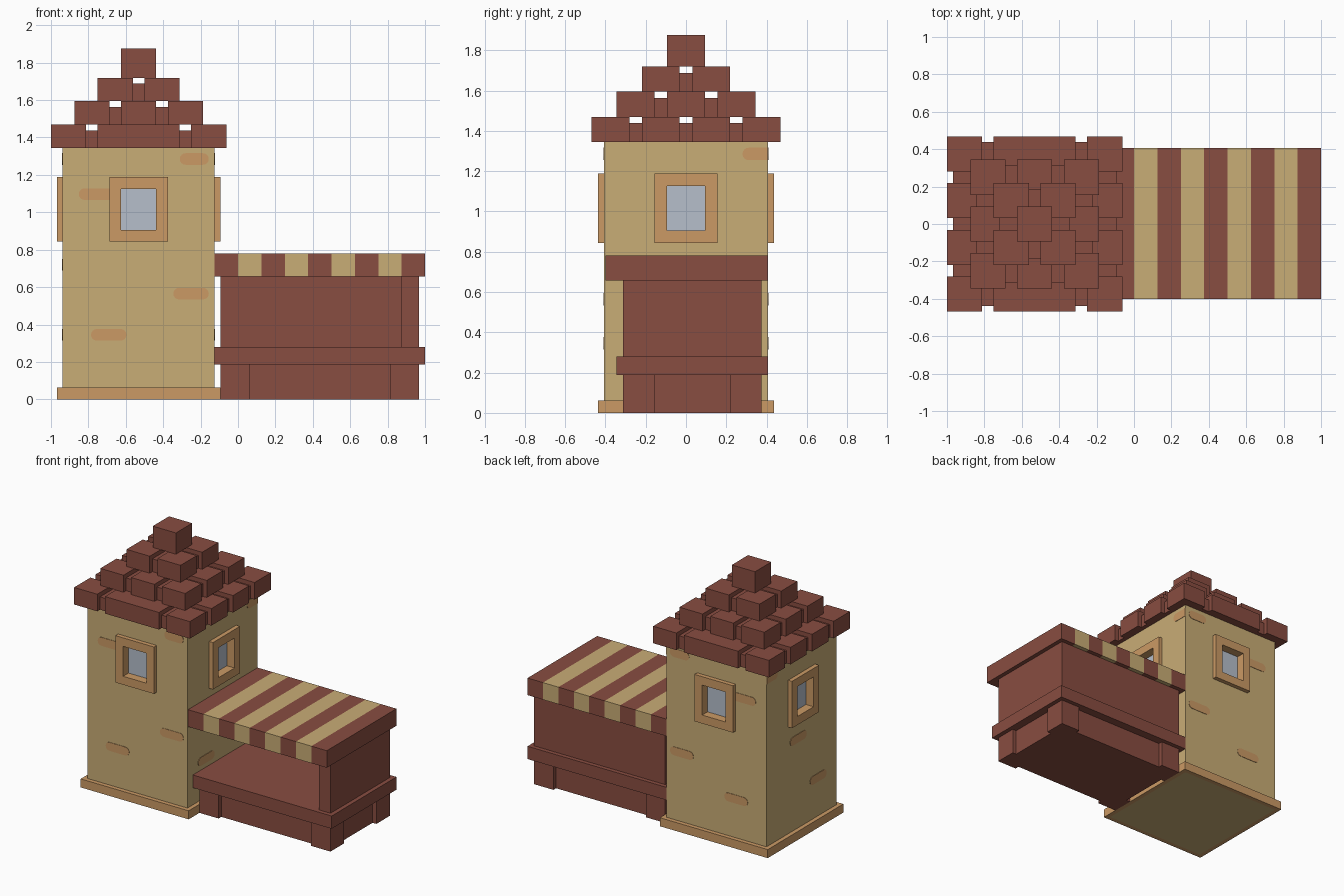
import bpy, bmesh, math
from mathutils import Matrix, Vector

if "Cube" in bpy.data.objects:
    bpy.data.objects.remove(bpy.data.objects["Cube"])


def material(name, r, g, b):
    lin = lambda c: ((c / 255 + 0.055) / 1.055) ** 2.4
    m = bpy.data.materials.new(name)
    m.diffuse_color = (lin(r), lin(g), lin(b), 1)
    m.use_nodes = True
    m.node_tree.nodes["Principled BSDF"].inputs["Base Color"].default_value = m.diffuse_color
    return m


SAND = material("sand plaster", 201, 173, 118)
RED = material("red brown", 137, 77, 65)
ORANGE = material("orange stone", 203, 154, 101)
GLASS = material("pale glass", 182, 191, 203)

CX, HALF = -0.53125, 0.40625          # tower centre and half width
CENTRE = Matrix.Translation((CX, 0, 0))


def finish(name, bm, mats, matrix=None):
    if matrix is not None:
        bm.transform(matrix)
    bmesh.ops.recalc_face_normals(bm, faces=bm.faces)
    me = bpy.data.meshes.new(name)
    bm.to_mesh(me)
    bm.free()
    for m in mats:
        me.materials.append(m)
    ob = bpy.data.objects.new(name, me)
    bpy.context.collection.objects.link(ob)
    return ob


def add_box(bm, x0, x1, y0, y1, z0, z1):
    size = Matrix.Diagonal((x1 - x0, y1 - y0, z1 - z0, 1))
    mid = Matrix.Translation(((x0 + x1) / 2, (y0 + y1) / 2, (z0 + z1) / 2))
    bmesh.ops.create_cube(bm, size=1, matrix=mid @ size)


def boxes(name, mat, *dims, matrix=None):
    bm = bmesh.new()
    for d in dims:
        add_box(bm, *d)
    return finish(name, bm, [mat], matrix)


# The four tower sides: name, turn about the tower axis, mirror sign
SIDES = [("front", 0, 1), ("right", 90, 1), ("back", 180, -1), ("left", -90, -1)]


def side_matrix(deg):
    return CENTRE @ Matrix.Rotation(math.radians(deg), 4, 'Z')


# Tower body with four window recesses
tower = boxes("tower_wall", SAND, (-HALF, HALF, -HALF, HALF, 0, 1.344), matrix=CENTRE)
for side, deg, sign in SIDES:
    cutter = boxes("window_cutter", SAND, (-0.125, 0.125, -0.5, -0.37, 0.875, 1.157),
                   matrix=side_matrix(deg))
    cutter.hide_render = True
    mod = tower.modifiers.new("recess", 'BOOLEAN')
    mod.operation, mod.solver, mod.object = 'DIFFERENCE', 'EXACT', cutter
    bpy.context.view_layer.objects.active = tower
    bpy.ops.object.modifier_apply(modifier=mod.name)
    bpy.data.objects.remove(cutter)

# Stone footing around the tower
F = HALF + 0.03125
boxes("tower_footing", ORANGE,
      (-F, F, -F, -HALF, 0, 0.0625), (-F, F, HALF, F, 0, 0.0625),
      (-F, -HALF, -HALF, HALF, 0, 0.0625), (HALF, F, -HALF, HALF, 0, 0.0625),
      matrix=CENTRE)

# Windows: frame bars and recessed pane
for side, deg, sign in SIDES:
    M = side_matrix(deg)
    a, b, y0, y1 = 0.156, 0.094, -F, -0.373
    boxes(side + "_window_frame", ORANGE,
          (-a, a, y0, y1, 0.844, 0.906), (-a, a, y0, y1, 1.125, 1.1875),
          (-a, -b, y0, y1, 0.906, 1.125), (b, a, y0, y1, 0.906, 1.125), matrix=M)
    boxes(side + "_window_pane", GLASS, (-b, b, -0.375, -0.368, 0.906, 1.125), matrix=M)


# Exposed bricks: thin plates with rounded ends
def brick(name, u0, u1, z, matrix, square_end):
    r, bm, pts = 0.031, bmesh.new(), []
    for i in range(9):
        t = math.pi / 2 + math.pi * i / 8
        pts.append((u0 + r + r * math.cos(t), z + r * math.sin(t)))
    if square_end:
        pts += [(u1, z - r), (u1, z + r)]
    else:
        for i in range(9):
            t = -math.pi / 2 + math.pi * i / 8
            pts.append((u1 - r + r * math.cos(t), z + r * math.sin(t)))
    face = bm.faces.new([bm.verts.new((u, -HALF, v)) for u, v in pts])
    new = bmesh.ops.extrude_face_region(bm, geom=[face])["geom"]
    bmesh.ops.translate(bm, vec=(0, -0.003, 0),
                        verts=[v for v in new if isinstance(v, bmesh.types.BMVert)])
    finish(name, bm, [ORANGE], matrix)


FRONT_BRICKS = [(0.22, 0.375, 1.285), (-0.32, -0.13, 1.097),
                (0.185, 0.375, 0.565), (-0.255, -0.065, 0.345)]
SIDE_BRICKS = [(0.28, HALF, 1.285), (-0.055, 0.135, 0.72), (-0.285, -0.095, 0.345)]
for side, deg, sign in SIDES:
    flip = Matrix.Diagonal((sign, 1, 1, 1))
    for u0, u1, z in (FRONT_BRICKS if side in ("front", "back") else SIDE_BRICKS):
        brick(side + "_brick", u0, u1, z, side_matrix(deg) @ flip, u1 == HALF)

# Stepped roof: each tier is a grid of blocks around a lower, inset slab
T, PITCH = 0.1875, 0.25
TIERS = [(4, 1.344, 1.469), (3, 1.469, 1.594), (2, 1.594, 1.719), (1, 1.719, 1.875)]
for n, z0, z1 in TIERS:
    h = (n * PITCH - 0.0625) / 2
    dims = []
    for i in range(n):
        for j in range(n):
            if 0 < i < n - 1 and 0 < j < n - 1:
                continue
            if n == 4 and i == 2 and j in (0, 3):
                continue                       # merged into the wide block
            x, y = -h + i * PITCH, -h + j * PITCH
            wide = PITCH if n == 4 and i == 1 and j in (0, 3) else 0
            dims.append((x, x + T + wide, y, y + T, z0, z1))
    boxes(f"roof_blocks_tier_{5 - n}", RED, *dims, matrix=CENTRE)
    if n > 1:
        s = h - 0.03125
        boxes(f"roof_slab_tier_{5 - n}", RED, (-s, s, -s, s, z0, z1 - 0.03125), matrix=CENTRE)

# Stall: counter, recessed base, legs, back and side walls
boxes("stall_counter", RED, (-0.125, 1.0, -0.344, 0.406, 0.1875, 0.281))
boxes("stall_base_panel", RED, (-0.0625, 0.9375, -0.281, 0.344, 0, 0.1875))
boxes("stall_legs", RED, *[(x, x + 0.156, y, y + 0.156, 0, 0.1875)
                           for x in (-0.094, 0.8125) for y in (-0.3125, 0.219)])
boxes("stall_back_wall", RED, (-0.094, 0.875, 0.281, 0.375, 0.281, 0.656))
boxes("stall_side_wall", RED, (0.875, 0.969, -0.3125, 0.375, 0.281, 0.656))

# Striped awning: box sliced every 0.125, coloured alternately
bm = bmesh.new()
add_box(bm, -0.125, 1.0, -0.40, 0.406, 0.656, 0.781)
for k in range(8):
    bmesh.ops.bisect_plane(bm, geom=bm.verts[:] + bm.edges[:] + bm.faces[:],
                           plane_co=Vector((k * 0.125, 0, 0)), plane_no=Vector((1, 0, 0)))
for f in bm.faces:
    if abs(f.normal.x) < 0.5:
        f.material_index = int((f.calc_center_median().x + 0.125) / 0.125) % 2
finish("stall_awning", bm, [RED, SAND])
